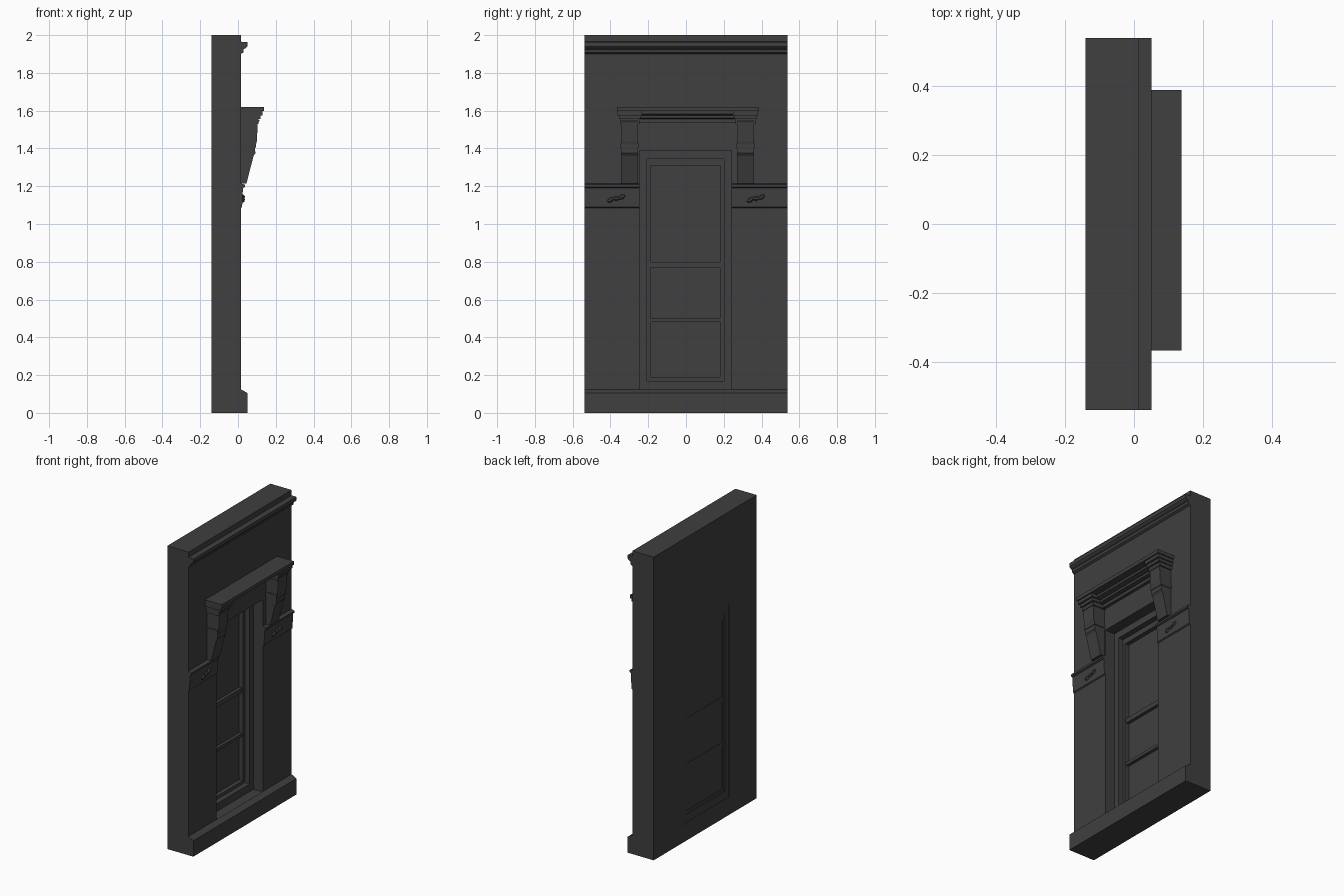
import bpy, bmesh
from mathutils import Matrix

cube = bpy.data.objects.get("Cube")
if cube:
    bpy.data.objects.remove(cube)

grey = bpy.data.materials.new("dark_grey_plaster")
grey.use_nodes = True
colour = (0.05, 0.05, 0.05, 1)
grey.diffuse_color = colour
grey.node_tree.nodes["Principled BSDF"].inputs["Base Color"].default_value = colour

WALL = 0.015          # front face of the wall
BACK = -0.14
HALF = 0.537          # half the wall width


def finish(name, bm):
    bmesh.ops.recalc_face_normals(bm, faces=bm.faces)
    mesh = bpy.data.meshes.new(name)
    bm.to_mesh(mesh)
    bm.free()
    mesh.materials.append(grey)
    obj = bpy.data.objects.new(name, mesh)
    bpy.context.collection.objects.link(obj)
    return obj


def extrude(name, profile, y0, y1):
    """Sweep an (x, z) profile along y."""
    bm = bmesh.new()
    face = bm.faces.new([bm.verts.new((x, y0, z)) for x, z in profile])
    new = bmesh.ops.extrude_face_region(bm, geom=[face])["geom"]
    bmesh.ops.translate(bm, vec=(0, y1 - y0, 0),
                        verts=[v for v in new if isinstance(v, bmesh.types.BMVert)])
    return finish(name, bm)


def box(name, x0, x1, y0, y1, z0, z1):
    return extrude(name, [(x0, z0), (x1, z0), (x1, z1), (x0, z1)], y0, y1)


def ring(name, x0, x1, outer, inner):
    """Rectangular frame; outer and inner are (y0, y1, z0, z1)."""
    bm = bmesh.new()
    loops = []
    for x, (a, b, c, d) in ((x0, outer), (x1, outer), (x1, inner), (x0, inner)):
        loops.append([bm.verts.new((x, y, z)) for y, z in ((a, c), (b, c), (b, d), (a, d))])
    for i in range(4):
        p, q = loops[i], loops[(i + 1) % 4]
        for j in range(4):
            k = (j + 1) % 4
            bm.faces.new((p[j], p[k], q[k], q[j]))
    return finish(name, bm)


# Wall with nested window frames stepping back into the opening
opening = (-0.247, 0.24, 0.12, 1.39)
casing = (-0.207, 0.2, 0.17, 1.345)
sash = (-0.188, 0.18, 0.19, 1.31)
ring("wall", BACK, WALL, (-HALF, HALF, 0, 2), opening)
ring("window_casing", -0.138, -0.055, opening, casing)
ring("window_sash", -0.134, -0.09, casing, sash)
box("window_glass", -0.13, -0.118, *sash)
for name, z0, z1 in (("meeting_rail", 0.77, 0.80), ("lower_rail", 0.48, 0.5)):
    box(name, -0.133, -0.097, sash[0], sash[1], z0, z1)

# Base plinth and top cornice
extrude("plinth", [(WALL, 0), (0.05, 0), (0.05, 0.105), (WALL, 0.125)], -HALF, HALF)
extrude("cornice", [(WALL, 1.9), (0.028, 1.908), (0.03, 1.925), (0.04, 1.93),
                    (0.05, 1.94), (0.05, 1.963), (WALL, 1.965)], -HALF, HALF)

# Hood over the window: full-width slab with a set-back moulding below
box("hood_slab", WALL, 0.138, -0.365, 0.387, 1.597, 1.62)
extrude("hood_moulding", [(WALL, 1.535), (0.035, 1.535), (0.035, 1.555), (0.06, 1.56),
                          (0.06, 1.575), (0.09, 1.582), (0.09, 1.597), (WALL, 1.597)],
        -0.25, 0.27)

# Pair of scroll-like brackets with stepped capitals
bracket = [(WALL, 1.215), (0.045, 1.215), (0.082, 1.36), (0.092, 1.375), (0.09, 1.4),
           (0.1, 1.44), (0.104, 1.53), (0.115, 1.55), (WALL, 1.55)]
steps = ((0.108, 0.052, 1.53, 1.555), (0.118, 0.058, 1.555, 1.575), (0.13, 0.065, 1.575, 1.597))
for side, y in (("right", -0.298), ("left", 0.315)):
    extrude(side + "_bracket", bracket, y - 0.045, y + 0.045)
    box(side + "_bracket_collar", WALL, 0.095, y - 0.049, y + 0.049, 1.405, 1.43)
    for i, (depth, w, z0, z1) in enumerate(steps):
        box(f"{side}_capital_step_{i + 1}", WALL, depth, y - w, y + w, z0, z1)

# Wall band on both sides of the window, each with a small leaf ornament
band = [(WALL, 1.085), (0.022, 1.09), (0.026, 1.19), (0.036, 1.195), (0.036, 1.208), (WALL, 1.215)]
for side, y0, y1, yc in (("right", -HALF, -0.247, -0.37), ("left", 0.24, HALF, 0.37)):
    extrude(side + "_band", band, y0, y1)
    bm = bmesh.new()
    for dy, dz, tilt in ((-0.03, -0.008, 0.5), (0, 0, 0), (0.03, 0.008, 0.5)):
        place = (Matrix.Translation((0.024, yc + dy, 1.135 + dz)) @ Matrix.Rotation(tilt, 4, "X")
                 @ Matrix.Diagonal((0.014, 0.022, 0.013, 1)))
        bmesh.ops.create_icosphere(bm, subdivisions=1, radius=1, matrix=place)
    finish(side + "_leaf_ornament", bm)
